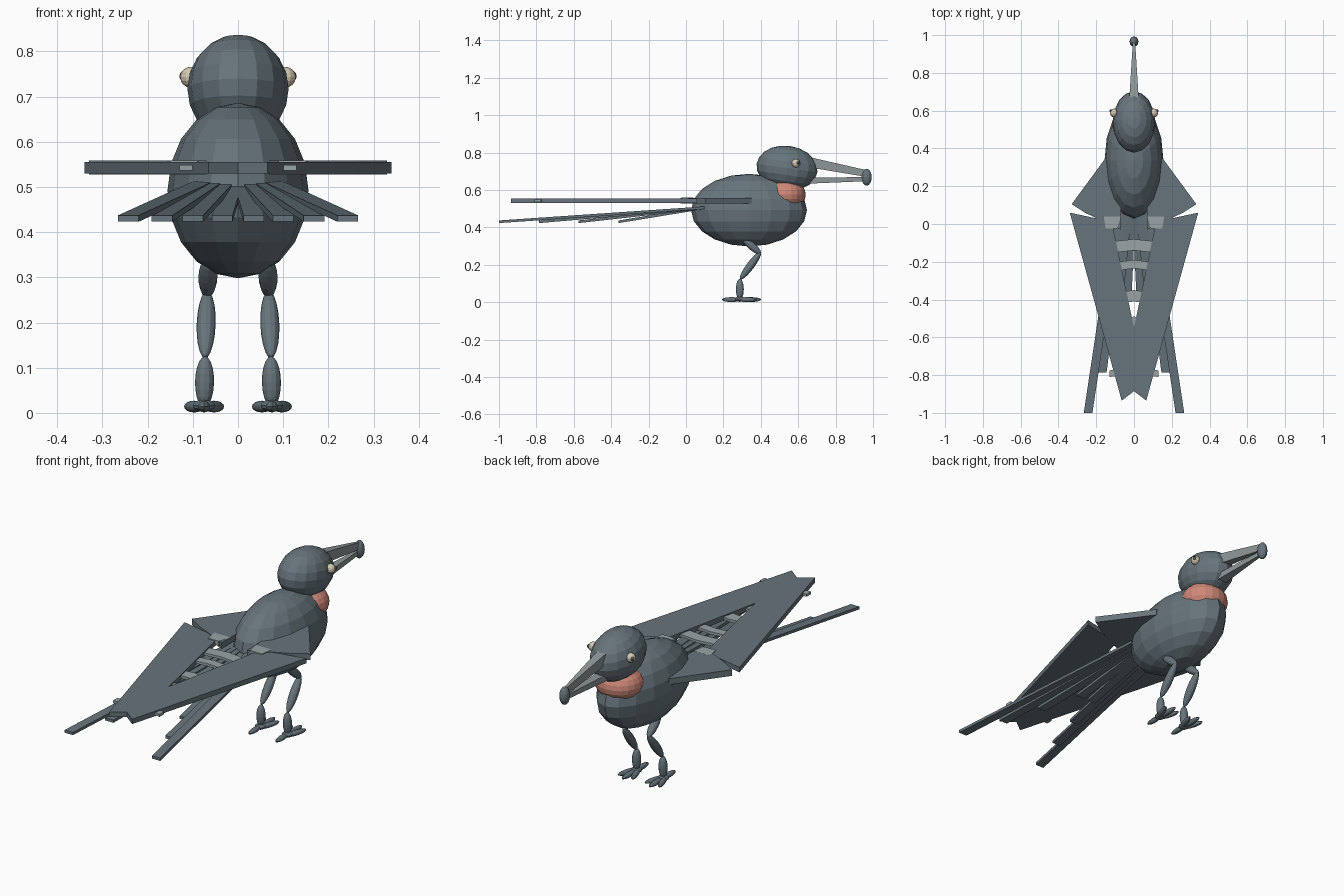
import bpy, bmesh, math
from mathutils import Vector, Matrix

if "Cube" in bpy.data.objects:
    bpy.data.objects.remove(bpy.data.objects["Cube"])


def material(name, rgb):
    m = bpy.data.materials.new(name)
    m.diffuse_color = (*rgb, 1)
    m.use_nodes = True
    m.node_tree.nodes["Principled BSDF"].inputs["Base Color"].default_value = m.diffuse_color
    return m


SLATE = material("slate", (0.135, 0.175, 0.20))
PALE = material("pale_grey", (0.32, 0.37, 0.38))
HORN = material("horn_grey", (0.27, 0.31, 0.32))
RED = material("throat_red", (0.62, 0.25, 0.19))
CREAM = material("cream", (0.66, 0.59, 0.45))


def finish(bm, name, mat):
    bmesh.ops.recalc_face_normals(bm, faces=bm.faces)
    me = bpy.data.meshes.new(name)
    bm.to_mesh(me)
    bm.free()
    me.materials.append(mat)
    ob = bpy.data.objects.new(name, me)
    bpy.context.collection.objects.link(ob)
    return ob


def ellipsoid(name, mat, centre, radii, tilt=0, turn=0, seg=16, rings=10):
    bm = bmesh.new()
    bmesh.ops.create_uvsphere(bm, u_segments=seg, v_segments=rings, radius=1)
    m = (Matrix.Translation(centre) @ Matrix.Rotation(turn, 4, 'Z')
         @ Matrix.Rotation(tilt, 4, 'X') @ Matrix.Diagonal((*radii, 1)))
    bm.transform(m)
    return finish(bm, name, mat)


def limb(name, mat, a, b, r):
    """Pointed ellipsoid stretched from a to b."""
    a, b = Vector(a), Vector(b)
    d = b - a
    bm = bmesh.new()
    bmesh.ops.create_uvsphere(bm, u_segments=12, v_segments=10, radius=1)
    bm.transform(Matrix.Translation((a + b) / 2) @ d.to_track_quat('Z', 'Y').to_matrix().to_4x4()
                 @ Matrix.Diagonal((r, r, d.length / 2, 1)))
    return finish(bm, name, mat)


def plate(name, mat, outline, z0, z1):
    """Flat outline extruded between two heights."""
    bm = bmesh.new()
    f = bm.faces.new([bm.verts.new((x, y, z0)) for x, y in outline])
    ext = bmesh.ops.extrude_face_region(bm, geom=[f])
    for v in ext['geom']:
        if isinstance(v, bmesh.types.BMVert):
            v.co.z = z1
    return finish(bm, name, mat)


def bar(name, mat, a, b, size_a, size_b):
    """Tapered box from a to b; sizes are (x width, z height)."""
    bm = bmesh.new()
    loops = []
    for p, (w, h) in ((a, size_a), (b, size_b)):
        loops.append([bm.verts.new((p[0] + sx * w / 2, p[1], p[2] + sz * h / 2))
                      for sx, sz in ((-1, -1), (1, -1), (1, 1), (-1, 1))])
    for l in loops:
        bm.faces.new(l)
    for i in range(4):
        j = (i + 1) % 4
        bm.faces.new((loops[0][i], loops[0][j], loops[1][j], loops[1][i]))
    return finish(bm, name, mat)


# Body, head and throat
ellipsoid("body", SLATE, (0, 0.337, 0.492), (0.156, 0.31, 0.194))
ellipsoid("head", SLATE, (0, 0.54, 0.717), (0.112, 0.164, 0.119), tilt=math.radians(-8))
ellipsoid("throat", RED, (0, 0.53, 0.575), (0.116, 0.11, 0.087), seg=20, rings=12)

# Beak with ball at its end
bar("upper_beak", HORN, (0, 0.66, 0.748), (0, 0.965, 0.688), (0.05, 0.055), (0.012, 0.036))
bar("lower_beak", HORN, (0, 0.66, 0.650), (0, 0.965, 0.658), (0.05, 0.032), (0.012, 0.022))
ellipsoid("beak_tip", SLATE, (0, 0.966, 0.668), (0.024, 0.027, 0.045), seg=12, rings=8)

for s, side in ((-1, "left"), (1, "right")):
    # Eyes
    ellipsoid(side + "_eye", CREAM, (s * 0.105, 0.588, 0.743), (0.023, 0.023, 0.023), seg=12, rings=8)
    ellipsoid(side + "_pupil", SLATE, (s * 0.122, 0.6, 0.745), (0.008, 0.008, 0.011), seg=10, rings=6)

    # Wings: shoulder slab and long flight slab
    shoulder = [(0.07, 0.34), (0.15, 0.35), (0.33, 0.105), (0.26, 0.06), (0.07, -0.03)]
    flight = [(0.34, 0.06), (0.065, -0.935), (0, -0.885), (0, -0.55), (0.115, 0.0), (0.2, 0.03)]
    plate(side + "_shoulder", SLATE, [(s * x, y) for x, y in shoulder], 0.527, 0.558)
    plate(side + "_flight_wing", SLATE, [(s * x, y) for x, y in flight], 0.53, 0.555)

    # Pale inner feathers bridging the wings in shallow chevrons
    for i, (y, h, w) in enumerate(((-0.08, 0.06, 0.14), (-0.19, 0.045, 0.12), (-0.35, 0.06, 0.1),
                                   (-0.49, 0.055, 0.08), (-0.76, 0.035, 0.13))):
        pts = [(0, y), (s * w, y - 0.015), (s * w, y - h - 0.015), (0, y - h)]
        plate(f"{side}_inner_feather_{i}", PALE, pts, 0.536, 0.549)
    plate(side + "_root_feather", PALE,
          [(s * x, y) for x, y in ((0.07, 0.04), (0.16, 0.04), (0.15, -0.025), (0.09, -0.025))],
          0.536, 0.5585)

    # Fanned tail feathers
    for i, (x0, x1, y1) in enumerate(((0.012, 0.035, -0.36), (0.03, 0.1, -0.575),
                                      (0.055, 0.168, -0.785), (0.078, 0.243, -1.0))):
        bar(f"{side}_tail_feather_{i}", SLATE, (s * x0, 0.1, 0.505), (s * x1, y1, 0.43),
            (0.045, 0.014), (0.046, 0.014))

    # Legs
    limb(side + "_thigh", SLATE, (s * 0.065, 0.30, 0.345), (s * 0.068, 0.40, 0.258), 0.021)
    limb(side + "_shin", SLATE, (s * 0.068, 0.40, 0.27), (s * 0.073, 0.29, 0.122), 0.021)
    limb(side + "_ankle", SLATE, (s * 0.073, 0.288, 0.125), (s * 0.075, 0.288, 0.012), 0.021)

    # Toes: three forward, one back
    for i, (dx, y, turn, r) in enumerate(((-0.022, 0.325, 18, 0.058), (0, 0.343, 0, 0.06),
                                          (0.022, 0.325, -18, 0.058), (0, 0.243, 0, 0.052))):
        ellipsoid(f"{side}_toe_{i}", SLATE, (s * 0.075 + dx, y, 0.014), (0.014, r, 0.013),
                  turn=math.radians(turn), seg=10, rings=8)
    ellipsoid(side + "_foot", SLATE, (s * 0.075, 0.288, 0.016), (0.026, 0.03, 0.014), seg=10, rings=8)
